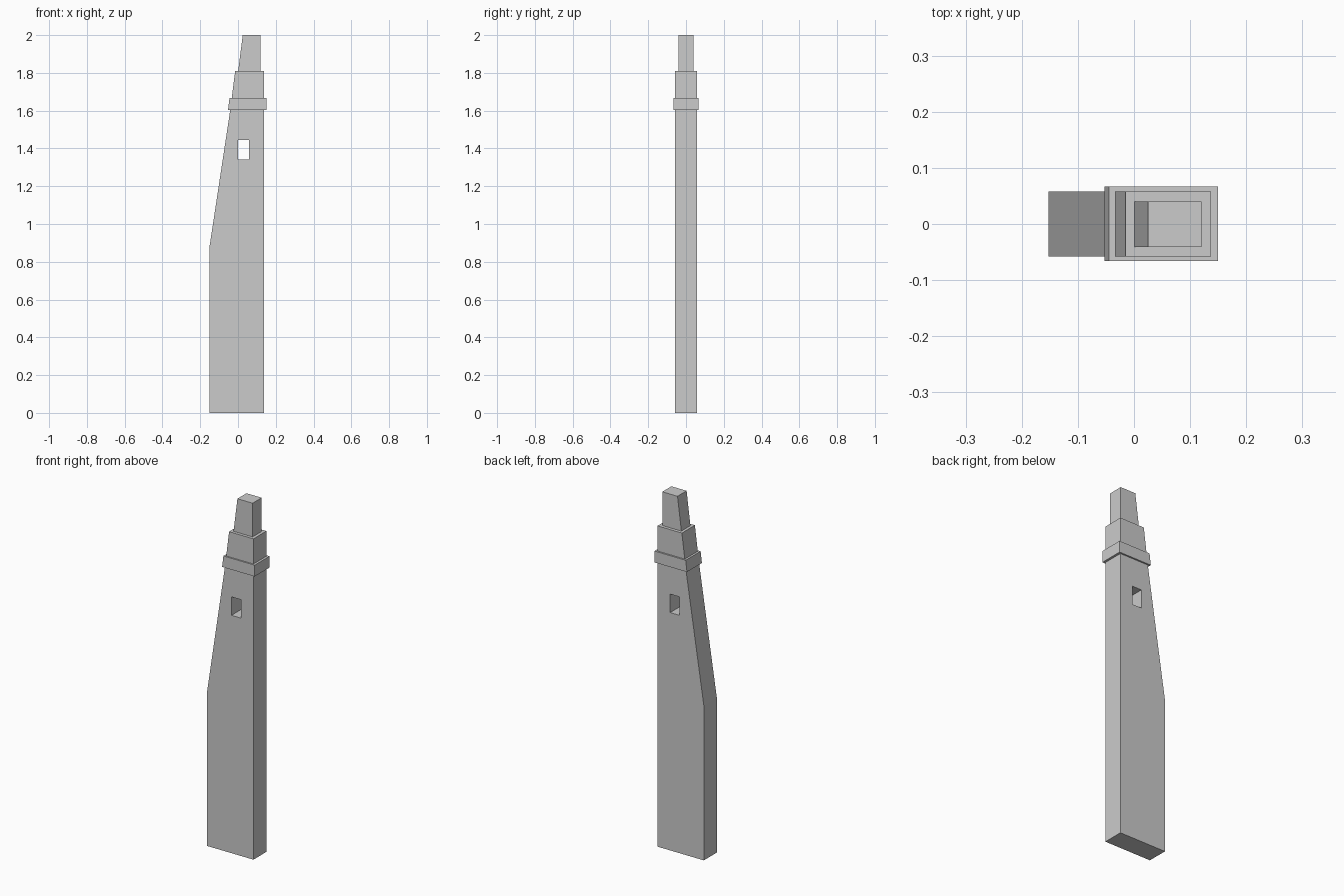
import bpy, bmesh

if "Cube" in bpy.data.objects:
    bpy.data.objects.remove(bpy.data.objects["Cube"])

grey = bpy.data.materials.new("stone_grey")
grey.diffuse_color = (0.6, 0.6, 0.6, 1)
grey.use_nodes = True
grey.node_tree.nodes["Principled BSDF"].inputs["Base Color"].default_value = grey.diffuse_color


def prism(name, profile, y0, y1):
    """Extrude an x-z profile from y0 to y1."""
    bm = bmesh.new()
    face = bm.faces.new([bm.verts.new((x, y0, z)) for x, z in profile])
    ext = bmesh.ops.extrude_face_region(bm, geom=[face])
    verts = [v for v in ext["geom"] if isinstance(v, bmesh.types.BMVert)]
    bmesh.ops.translate(bm, verts=verts, vec=(0, y1 - y0, 0))
    bmesh.ops.recalc_face_normals(bm, faces=bm.faces)
    mesh = bpy.data.meshes.new(name)
    bm.to_mesh(mesh)
    bm.free()
    mesh.materials.append(grey)
    obj = bpy.data.objects.new(name, mesh)
    bpy.context.collection.objects.link(obj)
    return obj


# Tall shaft with one sloping edge
shaft = prism("shaft", [(-0.152, 0), (0.137, 0), (0.137, 1.81), (-0.015, 1.81),
                        (-0.033, 1.668), (-0.041, 1.604), (-0.152, 0.872)], -0.058, 0.058)

# Window opening through the shaft
cutter = prism("window_cutter", [(0.0, 1.342), (0.058, 1.342), (0.058, 1.446), (0.0, 1.446)], -0.2, 0.2)
cutter.hide_render = True
cutter.hide_viewport = True
cut = shaft.modifiers.new("window", 'BOOLEAN')
cut.operation = 'DIFFERENCE'
cut.solver = 'EXACT'
cut.object = cutter

# Projecting collar band
prism("collar", [(-0.053, 1.604), (0.15, 1.604), (0.15, 1.668), (-0.045, 1.668)], -0.066, 0.067)

# Narrow top block
prism("top_block", [(0.001, 1.81), (0.12, 1.81), (0.12, 2.0), (0.025, 2.0)], -0.041, 0.04)
